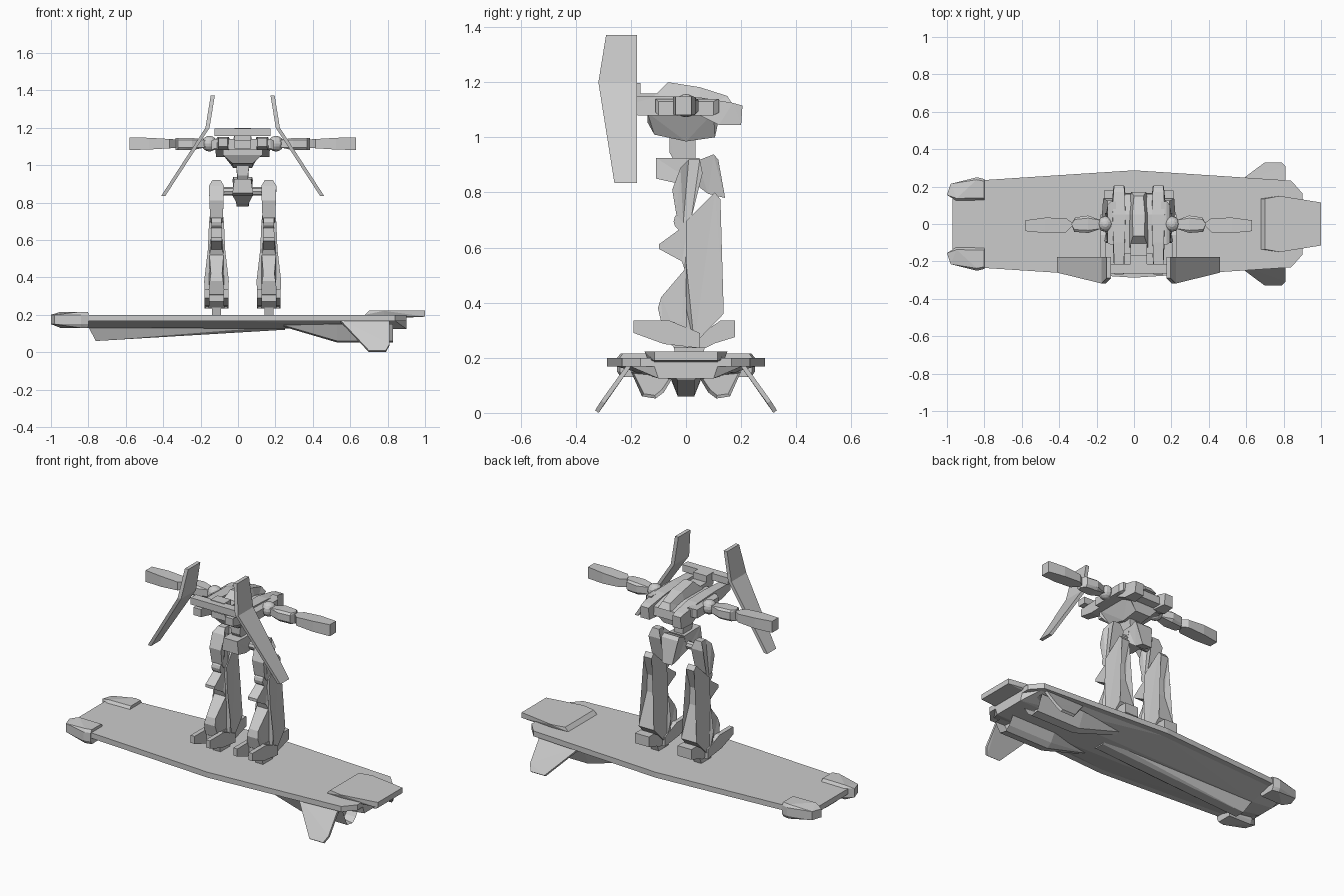
import bpy, bmesh, math
from mathutils import Vector, Matrix

CX = 0.025  # robot centre line
grey = bpy.data.materials.new("light_grey")
grey.diffuse_color = (0.6, 0.6, 0.6, 1)


def finish(name, bm):
    bmesh.ops.recalc_face_normals(bm, faces=bm.faces)
    me = bpy.data.meshes.new(name)
    bm.to_mesh(me)
    bm.free()
    me.materials.append(grey)
    ob = bpy.data.objects.new(name, me)
    bpy.context.collection.objects.link(ob)
    return ob


def hull(name, pts, intake=False):
    """Convex solid around points; optional recess in the +x end."""
    bm = bmesh.new()
    for p in pts:
        bm.verts.new(p)
    r = bmesh.ops.convex_hull(bm, input=bm.verts)
    junk = [v for v in bm.verts if not v.link_faces]
    bmesh.ops.delete(bm, geom=junk, context='VERTS')
    bmesh.ops.dissolve_limit(bm, angle_limit=0.02, verts=bm.verts, edges=bm.edges)
    if intake:
        bm.normal_update()
        f = max(bm.faces, key=lambda f: f.normal.x)
        bmesh.ops.inset_individual(bm, faces=[f], thickness=0.012)
        bmesh.ops.translate(bm, vec=(-0.06, 0, 0), verts=f.verts)
    return finish(name, bm)


def slab(name, pts, x):
    """Side profile of (y, z, half width) points, widened about x."""
    bm = bmesh.new()
    a = [bm.verts.new((x - w, y, z)) for y, z, w in pts]
    b = [bm.verts.new((x + w, y, z)) for y, z, w in pts]
    n = len(pts)
    caps = [bm.faces.new(a), bm.faces.new(b[::-1])]
    for i in range(n):
        j = (i + 1) % n
        bm.faces.new((a[i], b[i], b[j], a[j]))
    bmesh.ops.triangulate(bm, faces=caps)
    return finish(name, bm)


def flat(pts, w):
    return [(y, z, w) for y, z in pts]


def box(x0, x1, y0, y1, z0, z1):
    return [(x, y, z) for x in (x0, x1) for y in (y0, y1) for z in (z0, z1)]


def both(x, pts):
    """Symmetric +-y copies of (y, z) points at x."""
    return [(x, s * y, z) for y, z in pts for s in (-1, 1)]


def axle(name, centre, r, length, seg=12):
    bm = bmesh.new()
    m = Matrix.Translation(centre) @ Matrix.Rotation(math.pi / 2, 4, 'Y')
    bmesh.ops.create_cone(bm, cap_ends=True, segments=seg, radius1=r, radius2=r,
                          depth=length, matrix=m)
    return finish(name, bm)


# ---------- flying board ----------
deck = [(-0.97, 0.16), (-0.8, 0.235), (0, 0.287), (0.84, 0.232), (0.9, 0.165)]
hull("deck", [(x, s * y, z) for x, y in deck for s in (-1, 1) for z in (0.168, 0.2)])
hull("deck_underside", both(-0.95, [(0.12, 0.168), (0.05, 0.15)])
     + both(-0.8, [(0.2, 0.168), (0.06, 0.13)])
     + both(0, [(0.25, 0.168), (0.06, 0.128)])
     + both(0.84, [(0.2, 0.168), (0.1, 0.125)])
     + both(0.9, [(0.12, 0.185), (0.1, 0.125)]))
hull("keel", both(-0.8, [(0.06, 0.135)]) + both(-0.76, [(0.06, 0.14), (0.03, 0.06)])
     + both(0.25, [(0.06, 0.14), (0.03, 0.12)]))
hull("spoiler", [(x, s * y, z) for x, y, z in
                 [(0.68, 0.135, 0.2), (0.70, 0.135, 0.222), (0.78, 0.15, 0.222),
                  (0.78, 0.14, 0.195), (1.0, 0.115, 0.222), (1.0, 0.115, 0.19),
                  (0.9, 0.115, 0.185)] for s in (-1, 1)])
for s, side in ((-1, "front"), (1, "back")):
    pod = [(-0.8, 0.128), (-0.95, 0.125), (-1.0, 0.155), (-0.98, 0.215),
           (-0.84, 0.25), (-0.8, 0.24)]
    hull("corner_pod_" + side,
         [(x, s * y, z) for x, y in pod for z in (0.15, 0.2)]
         + [(x * 0.985 - 0.013, s * (0.185 + (y - 0.185) * 0.8), z)
            for x, y in pod for z in (0.13, 0.216) if x > -0.97])
    sec = [(0.05, 0.125), (0.08, 0.075), (0.11, 0.052), (0.16, 0.06), (0.2, 0.15), (0.08, 0.145)]
    hull("engine_" + side, [(0.23, s * 0.13, 0.14), (0.23, s * 0.16, 0.148)]
         + [(x, s * y, z) for x in (0.53, 0.83) for y, z in sec], intake=True)
    fin = [(0.54, 0.198, 0.17), (0.7, 0.317, 0.0), (0.79, 0.317, 0.0),
           (0.81, 0.295, 0.035), (0.81, 0.198, 0.17)]
    hull("fin_" + side, [(x, s * (y + d), z + d * 0.7) for x, y, z in fin
                         for d in (0, 0.013)])

# ---------- legs ----------
for s, side in ((-1, "left"), (1, "right")):
    x = CX + s * 0.14
    slab("thigh_" + side, [(-0.05, 0.81, 0.038), (-0.02, 0.89, 0.04), (0.01, 0.92, 0.022),
                           (0.05, 0.92, 0.022), (0.06, 0.87, 0.04), (0.02, 0.71, 0.034),
                           (-0.01, 0.69, 0.03), (-0.035, 0.72, 0.034)], x)
    axle("knee_" + side, (x, -0.01, 0.695), 0.035, 0.056)
    slab("shin_" + side, [(0.01, 0.69, 0.025), (-0.025, 0.665, 0.028), (-0.098, 0.612, 0.03),
                          (-0.098, 0.595, 0.03), (-0.015, 0.55, 0.03), (-0.005, 0.52, 0.038),
                          (-0.09, 0.42, 0.03), (-0.102, 0.38, 0.036), (-0.085, 0.31, 0.045),
                          (-0.02, 0.25, 0.04), (0.03, 0.25, 0.04), (0.03, 0.66, 0.03)], x)
    slab("calf_" + side, [(0, 0.695, 0.04), (0.105, 0.80, 0.026), (0.125, 0.775, 0.026),
                          (0.078, 0.65, 0.034), (0.082, 0.55, 0.035), (0.137, 0.36, 0.05),
                          (0.03, 0.25, 0.058), (0, 0.235, 0.058), (0, 0.38, 0.066),
                          (0, 0.55, 0.046)], x)
    # foot: middle block, sole, toe prongs and heel
    slab("foot_" + side, flat([(-0.08, 0.33), (-0.08, 0.27), (-0.04, 0.235), (0.07, 0.235),
                               (0.1, 0.25), (0.06, 0.33)], 0.042), x)
    slab("sole_" + side, flat([(-0.045, 0.24), (-0.035, 0.2), (0.055, 0.2), (0.07, 0.24)],
                              0.024), x)
    slab("heel_" + side, flat([(0.0, 0.24), (0.08, 0.245), (0.178, 0.275), (0.178, 0.335),
                               (0.125, 0.335), (0.03, 0.27)], 0.045), x)
    for t in (-1, 1):
        slab("toe_" + side, flat([(-0.19, 0.335), (-0.19, 0.29), (-0.08, 0.25), (0.05, 0.235),
                                  (0.05, 0.29), (-0.06, 0.335)], 0.013), x + t * 0.05)

# ---------- pelvis and waist ----------
axle("hip_axle", (CX, 0.015, 0.86), 0.022, 0.22, 8)
slab("front_skirt", [(-0.108, 0.925, 0.045), (-0.108, 0.85, 0.055), (-0.04, 0.835, 0.055),
                     (0.03, 0.835, 0.05), (0.05, 0.925, 0.05)], CX)
slab("rear_skirt", [(0.04, 0.915, 0.05), (0.1, 0.938, 0.05), (0.117, 0.92, 0.055),
                    (0.142, 0.78, 0.032), (0.08, 0.795, 0.032), (0.02, 0.84, 0.055)], CX)
slab("waist", [(-0.06, 1.0, 0.035), (-0.06, 0.945, 0.028), (-0.04, 0.91, 0.028),
               (0.035, 0.91, 0.028), (0.035, 1.0, 0.035)], CX)

# ---------- torso ----------
slab("chest", [(-0.14, 1.09, 0.105), (-0.14, 1.055, 0.105), (-0.115, 1.01, 0.055),
               (0, 0.985, 0.05), (0.105, 1.0, 0.05), (0.117, 1.055, 0.1),
               (0.1, 1.09, 0.105)], CX)
slab("upper_body", flat([(-0.16, 1.14), (-0.16, 1.085), (0.05, 1.08), (0.12, 1.055),
                         (0.165, 1.06), (0.16, 1.11), (0.05, 1.14)], 0.1), CX)
slab("canopy", [(-0.125, 1.14, 0.05), (-0.065, 1.2, 0.03), (0.05, 1.182, 0.034),
                (0.15, 1.15, 0.025), (0.172, 1.115, 0.04), (0.05, 1.1, 0.06)], CX)
hull("back_block", box(CX - 0.045, CX + 0.045, -0.22, -0.1, 1.09, 1.16))
hull("wing_crossbar", box(CX - 0.15, CX + 0.15, -0.265, -0.215, 1.155, 1.195))
hull("crossbar_mount", box(CX - 0.045, CX + 0.045, -0.23, -0.165, 1.13, 1.198))

for s, side in ((-1, "left"), (1, "right")):
    def X(d):
        return CX + s * d

    slab("side_boom_" + side, [(-0.27, 1.145, 0.025), (-0.27, 1.1, 0.025), (-0.175, 1.08, 0.03),
                               (0.05, 1.08, 0.04), (0.12, 1.045, 0.038), (0.2, 1.045, 0.03),
                               (0.205, 1.115, 0.026), (0.17, 1.125, 0.03),
                               (0.05, 1.145, 0.034), (-0.1, 1.15, 0.03)], X(0.105))
    hull("shoulder_block_" + side, box(X(0.12), X(0.168), -0.1, 0.1, 1.08, 1.13)
         + box(X(0.12), X(0.15), -0.11, 0.12, 1.09, 1.14))
    bm = bmesh.new()
    bmesh.ops.create_uvsphere(bm, u_segments=12, v_segments=8, radius=0.042,
                              matrix=Matrix.Translation((X(0.178), 0, 1.115)))
    finish("shoulder_ball_" + side, bm)
    # arms held straight out
    upper = [(0.2, 0.02), (0.2, -0.025), (0.27, -0.048), (0.345, -0.042), (0.36, 0.0),
             (0.34, 0.035), (0.27, 0.045)]
    hull("upper_arm_" + side, [(X(a), b, z) for a, b in upper for z in (1.095, 1.135)]
         + [(X(a), b * 0.7, z) for a, b in upper if a > 0.25 for z in (1.08, 1.146)])
    fore = [(0.345, 0.0), (0.39, 0.032), (0.5, 0.034), (0.605, 0.02), (0.605, -0.038),
            (0.5, -0.048), (0.39, -0.046)]
    hull("forearm_" + side, [(X(a), b, 1.115 + k * (0.022 + 0.012 * min(1, (a - 0.345) * 5)))
                             for a, b in fore for k in (-1, 1)])
    # bent wing: upper and lower blade
    path = [(0.16, 1.372, -0.29), (0.188, 1.2, -0.318), (0.425, 0.835, -0.26)]
    for part, (p, q) in (("upper", path[:2]), ("lower", path[1:])):
        hull("wing_%s_%s" % (part, side),
             [(X(a + d), y, z) for a, z, f in (p, q) for y in (f, -0.177)
              for d in (-0.011, 0.011)])
